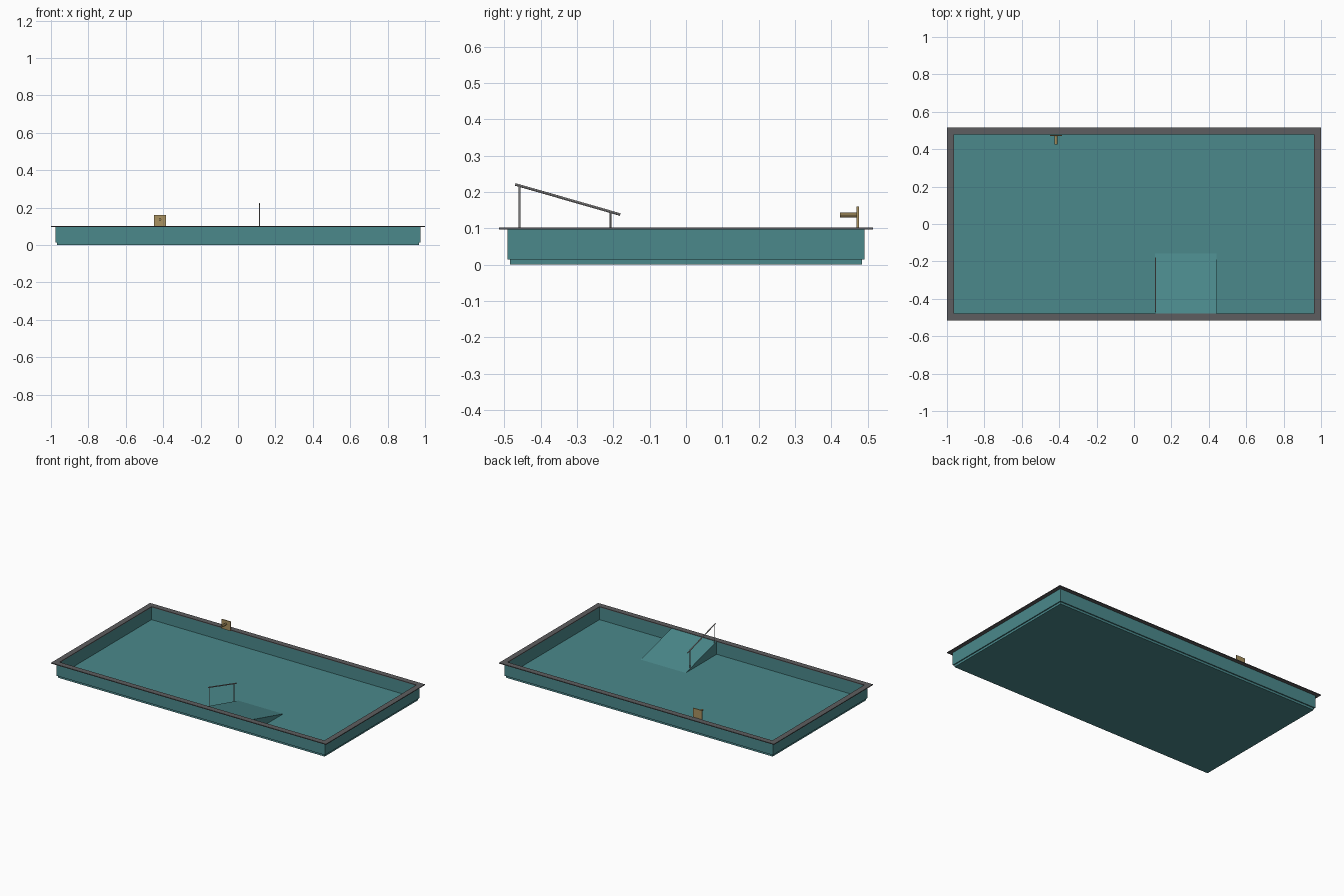
import bpy, bmesh, math
from mathutils import Vector

if "Cube" in bpy.data.objects:
    bpy.data.objects.remove(bpy.data.objects["Cube"])


def mat(name, rgb):
    m = bpy.data.materials.new(name)
    m.diffuse_color = (*rgb, 1)
    m.use_nodes = True
    m.node_tree.nodes["Principled BSDF"].inputs["Base Color"].default_value = m.diffuse_color
    return m


TEAL = mat("pool_teal", (0.07, 0.25, 0.26))
GREY = mat("coping_grey", (0.11, 0.11, 0.115))
STEEL = mat("rail_steel", (0.36, 0.35, 0.35))
BRASS = mat("spout_brass", (0.40, 0.29, 0.12))


def finish(bm, name, m):
    bmesh.ops.recalc_face_normals(bm, faces=bm.faces)
    me = bpy.data.meshes.new(name)
    bm.to_mesh(me)
    bm.free()
    me.materials.append(m)
    ob = bpy.data.objects.new(name, me)
    bpy.context.collection.objects.link(ob)
    return ob


def box(name, lo, hi, m):
    bm = bmesh.new()
    bmesh.ops.create_cube(bm, size=1)
    for v in bm.verts:
        v.co = [(a + b) / 2 + c * (b - a) for a, b, c in zip(lo, hi, v.co)]
    return finish(bm, name, m)


def frame(name, outer, inner, z0, z1, m):
    """Rectangular ring with a vertical thickness."""
    bm = bmesh.new()
    loops = []
    for (hx, hy), z in ((outer, z0), (outer, z1), (inner, z1), (inner, z0)):
        loops.append([bm.verts.new((sx * hx, sy * hy, z))
                      for sx, sy in ((-1, -1), (1, -1), (1, 1), (-1, 1))])
    for i in range(4):
        a, b = loops[i], loops[(i + 1) % 4]
        for k in range(4):
            n = (k + 1) % 4
            bm.faces.new((a[k], a[n], b[n], b[k]))
    return finish(bm, name, m)


def tube(name, points, r, m, inner=0, sides=12):
    """Straight rod between two points, optionally with a bored front end."""
    p, q = map(Vector, points)
    rot = (q - p).to_track_quat('Z', 'Y')
    length = (q - p).length
    profile = [(r, 0), (r, length)]
    if inner:
        profile += [(inner, length), (inner, length * 0.1)]
    bm = bmesh.new()
    rings = [[bm.verts.new(p + rot @ Vector((rad * math.cos(2 * math.pi * i / sides),
                                             rad * math.sin(2 * math.pi * i / sides), h)))
              for i in range(sides)] for rad, h in profile]
    for a, b in zip(rings, rings[1:]):
        for i in range(sides):
            j = (i + 1) % sides
            bm.faces.new((a[i], a[j], b[j], b[i]))
    bm.faces.new(rings[0])
    bm.faces.new(rings[-1])
    ob = finish(bm, name, m)
    bpy.context.view_layer.objects.active = ob
    ob.select_set(True)
    bpy.ops.object.shade_smooth_by_angle()
    ob.select_set(False)
    return ob


# Basin: floor slab, walls and flat coping
box("basin_floor", (-0.969, -0.484, 0), (0.969, 0.484, 0.015), TEAL)
frame("basin_walls", (0.976, 0.491), (0.965, 0.480), 0.014, 0.098, TEAL)
frame("coping", (1.0, 0.515), (0.963, 0.478), 0.097, 0.102, GREY)

# Entry ramp wedge
bm = bmesh.new()
section = [(-0.480, 0.014), (-0.155, 0.014), (-0.480, 0.100)]
ends = [[bm.verts.new((x, y, z)) for y, z in section] for x in (0.113, 0.440)]
for e in ends:
    bm.faces.new(e)
for i in range(3):
    j = (i + 1) % 3
    bm.faces.new((ends[0][i], ends[0][j], ends[1][j], ends[1][i]))
finish(bm, "entry_ramp", TEAL)

# Handrail with two posts
RX = 0.115
tube("handrail", ((RX, -0.470, 0.221), (RX, -0.181, 0.138)), 0.0036, STEEL)
tube("upper_post", ((RX, -0.458, 0.090), (RX, -0.458, 0.218)), 0.0028, STEEL)
tube("lower_post", ((RX, -0.208, 0.025), (RX, -0.208, 0.146)), 0.0028, STEEL)

# Water spout on its square plate
box("spout_plate", (-0.449, 0.470, 0.099), (-0.385, 0.476, 0.160), BRASS)
tube("spout_pipe", ((-0.417, 0.472, 0.137), (-0.417, 0.424, 0.137)), 0.0068, BRASS, inner=0.0045)
